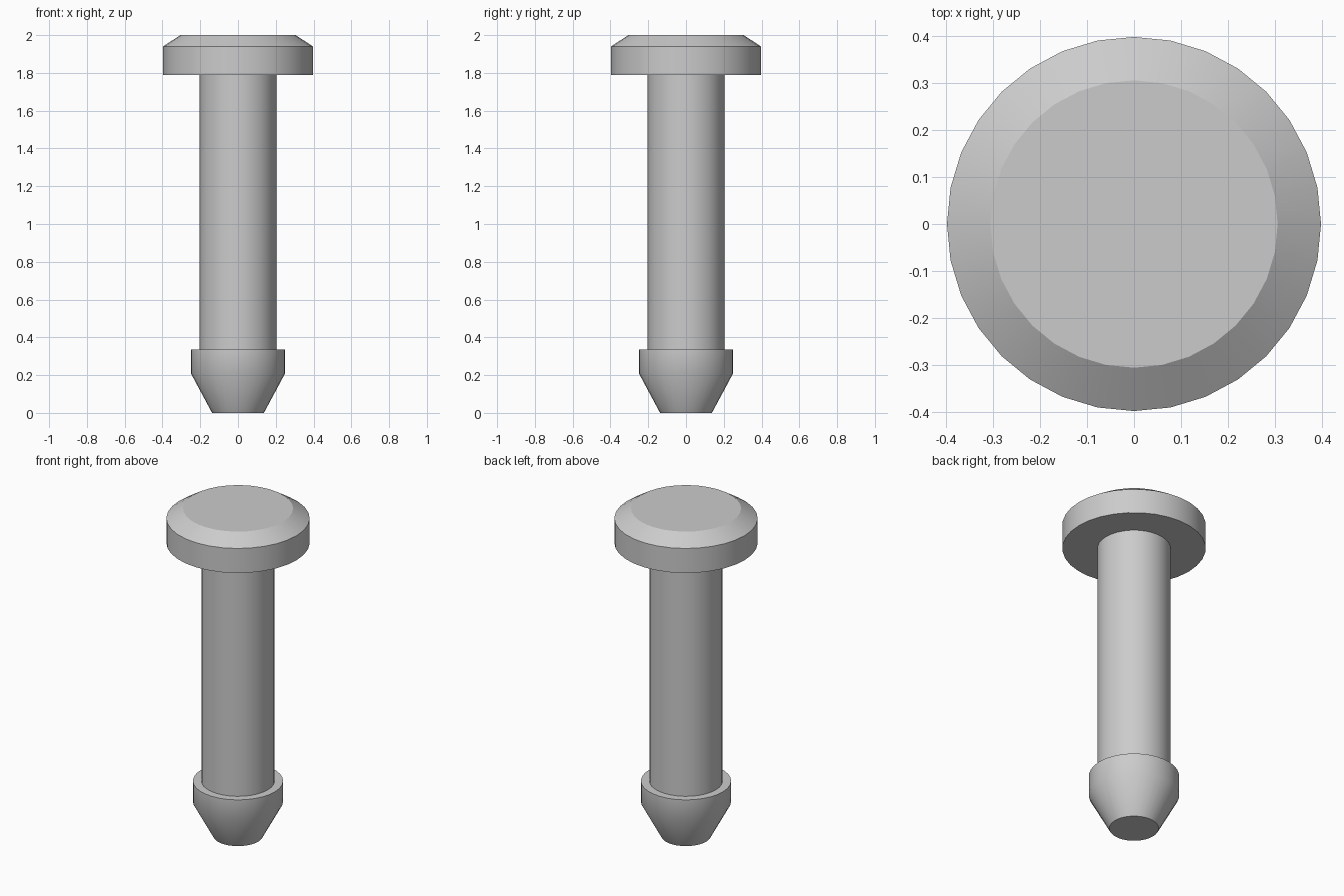
import bpy, bmesh, math

if "Cube" in bpy.data.objects:
    bpy.data.objects.remove(bpy.data.objects["Cube"])

SEGMENTS = 32
SHAFT_R = 0.203
HEAD_Z, BARB_Z = 1.79, 0.335

grey = bpy.data.materials.new("plain grey")
grey.use_nodes = True
colour = (0.6, 0.6, 0.6, 1)
grey.diffuse_color = colour
grey.node_tree.nodes["Principled BSDF"].inputs["Base Color"].default_value = colour


def lathe(name, profile, cap=None):
    """Turn (radius, z) points, listed bottom to top, around z; cap closes the 'top' or 'bottom' ring."""
    bm = bmesh.new()
    rings = []
    for r, z in profile:
        angles = [math.tau * i / SEGMENTS for i in range(SEGMENTS)]
        rings.append([bm.verts.new((r * math.cos(a), r * math.sin(a), z)) for a in angles])
    for low, high in zip(rings, rings[1:]):
        for i in range(SEGMENTS):
            j = (i + 1) % SEGMENTS
            bm.faces.new((low[i], low[j], high[j], high[i]))
    if cap == "top":
        bm.faces.new(rings[-1])
    elif cap == "bottom":
        bm.faces.new(rings[0][::-1])
    mesh = bpy.data.meshes.new(name)
    bm.to_mesh(mesh)
    bm.free()
    mesh.materials.append(grey)
    obj = bpy.data.objects.new(name, mesh)
    bpy.context.collection.objects.link(obj)
    bpy.ops.object.select_all(action="DESELECT")
    obj.select_set(True)
    bpy.context.view_layer.objects.active = obj
    bpy.ops.object.shade_smooth_by_angle(angle=math.radians(30))
    return obj


# Tapered barb with a ledge around the shaft
lathe("barb", [(0.137, 0), (0.25, 0.21), (0.25, BARB_Z), (SHAFT_R, BARB_Z)], cap="bottom")

# Straight shaft
lathe("shaft", [(SHAFT_R, BARB_Z), (SHAFT_R, HEAD_Z)])

# Wide head with a chamfered rim
lathe("head", [(SHAFT_R, HEAD_Z), (0.397, HEAD_Z), (0.397, 1.94), (0.305, 2)], cap="top")
